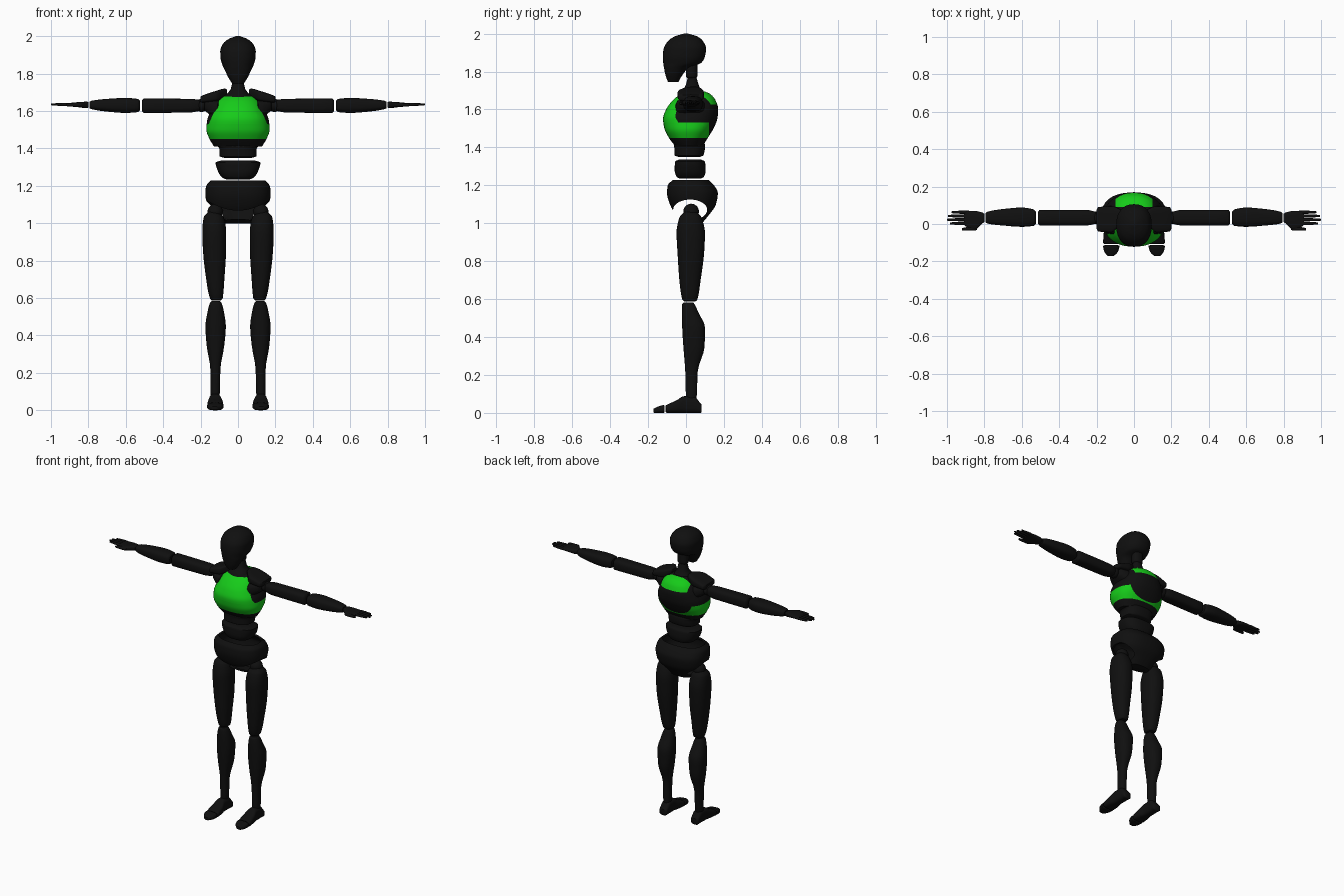
import bpy, bmesh, math
from mathutils import Vector, Matrix

if "Cube" in bpy.data.objects:
    bpy.data.objects.remove(bpy.data.objects["Cube"])


def material(name, colour):
    mat = bpy.data.materials.new(name)
    mat.use_nodes = True
    mat.diffuse_color = colour
    mat.node_tree.nodes["Principled BSDF"].inputs["Base Color"].default_value = colour
    return mat


BLACK = material("matte black", (0.005, 0.005, 0.005, 1))
GREEN = material("bright green", (0.008, 0.6, 0.01, 1))
DARK_GREEN = material("dark green", (0.005, 0.2, 0.006, 1))
parts = []


def add_object(name, bm, *materials):
    mesh = bpy.data.meshes.new(name)
    for face in bm.faces:
        face.smooth = True
    bm.to_mesh(mesh)
    bm.free()
    obj = bpy.data.objects.new(name, mesh)
    for mat in materials or (BLACK,):
        mesh.materials.append(mat)
    bpy.context.collection.objects.link(obj)
    parts.append(obj)
    return obj


def soften(rings, radius):
    """Pull in both ends of a loft so that its rims are rounded."""
    def shrink(ring):
        t, a, b, c, d = ring
        u, v = (b - a) * 0.12, (d - c) * 0.12
        return (t, a + u, b - u, c + v, d - v)
    first, last = rings[0], rings[-1]
    return ([shrink(first), (first[0] + radius, *first[1:])] + rings[1:-1]
            + [(last[0] - radius, *last[1:]), shrink(last)])


def smooth_rings(rings, steps):
    """Interpolate the rings with monotone cubic curves."""
    def slope(i, k):
        diffs = [(rings[j + 1][k] - rings[j][k]) / (rings[j + 1][0] - rings[j][0])
                 for j in (i - 1, i) if 0 <= j < len(rings) - 1]
        if len(diffs) == 1:
            return diffs[0]
        p, q = diffs
        return 2 * p * q / (p + q) if p * q > 0 else 0

    result = []
    for i in range(len(rings) - 1):
        low, high = rings[i], rings[i + 1]
        gap = high[0] - low[0]
        for step in range(steps):
            f = step / steps
            ring = [low[0] + gap * f]
            for k in range(1, len(low)):
                h = f * f * (3 - 2 * f)
                ring.append(low[k] * (1 - h) + high[k] * h
                            + gap * f * (1 - f) * ((1 - f) * slope(i, k) - f * slope(i + 1, k)))
            result.append(ring)
    return result + [list(rings[-1])]


def loft_mesh(rings, axis="z", side=1, power=2.3, radius=0.0, sides=32, steps=4, open_top=False):
    """Skin rounded sections; a ring is (position, low, high, low, high) or (position, half width, low, high)."""
    rings = [r if len(r) == 5 else (r[0], -r[1], r[1], r[2], r[3]) for r in rings]
    if radius:
        rings = soften(rings, radius)
    bm = bmesh.new()
    loops = []
    for t, a, b, c, d in smooth_rings(rings, steps):
        loop = []
        for i in range(sides):
            angle = math.tau * i / sides
            u, v = (math.copysign(abs(w) ** (2 / power), w) for w in (math.cos(angle), math.sin(angle)))
            p, q = (a + b + (b - a) * u) / 2, (c + d + (d - c) * v) / 2
            x, y, z = {"x": (t, p, q), "y": (p, t, q), "z": (p, q, t)}[axis]
            loop.append(bm.verts.new((x * side, y, z)))
        loops.append(loop)
    for low, high in zip(loops, loops[1:]):
        for i in range(sides):
            j = (i + 1) % sides
            bm.faces.new((low[i], low[j], high[j], high[i]))
    bm.faces.new(loops[0][::-1])
    if not open_top:
        bm.faces.new(loops[-1])
        bmesh.ops.recalc_face_normals(bm, faces=bm.faces)
    return bm


def loft(name, rings, **options):
    return add_object(name, loft_mesh(rings, **options))


def ball(name, centre, radius):
    bm = bmesh.new()
    bmesh.ops.create_uvsphere(bm, u_segments=24, v_segments=14, radius=radius,
                              matrix=Matrix.Translation(centre))
    return add_object(name, bm)


# Head and neck
loft("head", [(1.745, .03, -.095, -.04), (1.78, .052, -.108, -.02), (1.82, .071, -.116, .015),
              (1.845, .083, -.12, .08), (1.88, .093, -.122, .1), (1.92, .095, -.118, .106),
              (1.96, .08, -.095, .09), (1.985, .05, -.06, .06), (2, .012, -.01, .01)])
loft("upper_neck", [(1.765, .035, 0, .06), (1.85, .035, 0, .06)], radius=.01)
loft("lower_neck", [(1.66, .08, -.045, .1), (1.69, .06, -.03, .085), (1.72, .038, -.005, .07),
                    (1.77, .028, .01, .055)])

# Chest, cut along the panel borders and painted
chest = loft_mesh([(1.41, .128, -.06, .09), (1.45, .152, -.09, .115), (1.5, .169, -.114, .145),
                   (1.55, .165, -.121, .165), (1.6, .146, -.105, .17), (1.65, .12, -.068, .155),
                   (1.68, .09, -.03, .13), (1.695, .06, 0, .1)], sides=48, steps=5)
PANEL_EDGE = Vector((.095, 0, 1.67))
PANEL_NORMAL = Vector((.17, 0, .075))
BAND_LOW, BAND_HIGH, BAND_END = 1.45, 1.53, .12
PATCH_LOW, PATCH_FRONT, PATCH_SIDE, PANEL_TOP = 1.625, .09, .1, 1.677
cuts = [((0, 0, z), (0, 0, 1)) for z in (BAND_LOW, BAND_HIGH, PATCH_LOW, PANEL_TOP)]
cuts += [((0, y, 0), (0, 1, 0)) for y in (BAND_END, PATCH_FRONT)]
for s in (1, -1):
    flip = Vector((s, 1, 1))
    cuts += [((s * PATCH_SIDE, 0, 0), (1, 0, 0)), (PANEL_EDGE * flip, PANEL_NORMAL * flip)]
for point, normal in cuts:
    bmesh.ops.bisect_plane(chest, geom=chest.verts[:] + chest.edges[:] + chest.faces[:],
                           plane_co=point, plane_no=normal)
for face in chest.faces:
    c = face.calc_center_median()
    across = Vector((abs(c.x), 0, c.z))
    front = c.y < .02 and BAND_LOW < c.z < PANEL_TOP and (across - PANEL_EDGE).dot(PANEL_NORMAL) < 0
    band = BAND_LOW < c.z < BAND_HIGH and c.y < BAND_END
    patch = c.z > PATCH_LOW and c.y > PATCH_FRONT and abs(c.x) < PATCH_SIDE
    face.material_index = int(front or band or patch)
add_object("chest", chest, BLACK, GREEN)

# Thin square outline on the chest
frame = bmesh.new()
bmesh.ops.create_grid(frame, x_segments=1, y_segments=1, size=.027)
centre_face = frame.faces[:]
bmesh.ops.inset_region(frame, faces=centre_face, thickness=.006)
bmesh.ops.delete(frame, geom=centre_face, context="FACES")
outline = add_object("chest_square", frame, DARK_GREEN)
outline.location = (0, -.117, 1.57)
outline.rotation_euler.x = math.radians(76)
plate = outline.modifiers.new("thickness", "SOLIDIFY")
plate.thickness, plate.offset = .009, 0

# Waist segments
loft("upper_waist", [(1.35, .098, -.06, .092), (1.4, .1, -.062, .1), (1.41, .106, -.064, .1),
                     (1.46, .08, -.05, .08)], radius=.008, power=2.6)
loft("lower_waist", [(1.235, .085, -.05, .095), (1.28, .108, -.06, .104), (1.335, .12, -.058, .1)],
     radius=.01, power=2.6)

# Hollow pelvis with leg openings
pelvis = add_object("pelvis", loft_mesh(
    [(1, .07, .015, .085), (1.04, .105, -.045, .118), (1.1, .165, -.085, .158), (1.16, .175, -.1, .168),
     (1.2, .17, -.096, .148), (1.228, .145, -.07, .12)], open_top=True, power=2.5, sides=48))
shell = pelvis.modifiers.new("shell", "SOLIDIFY")
shell.thickness, shell.offset = .012, -1
cutter = loft("leg_opening_cutter", [(-.3, -.068, .112, 1.016, 1.125), (.3, -.068, .112, 1.016, 1.125)],
              axis="x", power=2, steps=1)
cutter.hide_render = True
opening = pelvis.modifiers.new("leg openings", "BOOLEAN")
opening.operation, opening.solver, opening.object = "DIFFERENCE", "EXACT", cutter
bpy.context.view_layer.objects.active = pelvis
for name in [m.name for m in pelvis.modifiers]:
    bpy.ops.object.modifier_apply(modifier=name)
parts.remove(cutter)
bpy.data.objects.remove(cutter)

for label, s in (("left", 1), ("right", -1)):
    # Shoulder and arm
    loft(label + "_shoulder_pad", [(.06, .005, .075, 1.675, 1.72), (.12, -.045, .095, 1.65, 1.707),
                                   (.2, -.04, .09, 1.645, 1.682)], axis="x", side=s, power=4, radius=.008)
    loft(label + "_shoulder", [(.1, -.055, .1, 1.56, 1.66), (.18, -.03, .08, 1.595, 1.66)],
         axis="x", side=s, power=3, radius=.01)
    ball(label + "_shoulder_joint", (s * .195, .033, 1.63), .035)
    loft(label + "_upper_arm", [(.2, 0, .066, 1.6, 1.66), (.26, -.008, .076, 1.592, 1.665),
                                (.513, -.008, .076, 1.59, 1.667)], axis="x", side=s, power=3, radius=.01)
    loft(label + "_forearm", [(.525, -.01, .078, 1.594, 1.665), (.6, -.015, .088, 1.59, 1.67),
                              (.7, -.008, .08, 1.597, 1.665), (.795, .002, .066, 1.61, 1.655)],
         axis="x", side=s, power=2.8, radius=.012)

    # Hand
    loft(label + "_palm", [(.798, .005, .06, 1.615, 1.65), (.85, -.03, .07, 1.62, 1.648),
                           (.91, -.012, .071, 1.625, 1.643)], axis="x", side=s, power=3, radius=.01)
    for i, tip in enumerate((.985, 1, .995, .975)):
        y = .003 + i * .02
        loft(f"{label}_finger_{i + 1}", [(.895, y - .009, y + .009, 1.626, 1.643),
                                         (tip, y - .006, y + .006, 1.63, 1.641)],
             axis="x", side=s, radius=.006, sides=12, steps=2)
    loft(label + "_thumb", [(.84, -.035, -.01, 1.622, 1.643), (.92, -.036, -.02, 1.625, 1.64)],
         axis="x", side=s, radius=.01, sides=12, steps=2)

    # Leg
    ball(label + "_hip_joint", (s * .122, .027, 1.062), .041)
    loft(label + "_thigh", [(.588, .082, .15, -.02, .06), (.7, .073, .17, -.035, .077),
                            (.85, .064, .187, -.045, .096), (.95, .063, .191, -.05, .1),
                            (1.03, .075, .184, -.035, .082), (1.068, .1, .162, -.01, .06)],
         side=s, radius=.01)
    loft(label + "_shin", [(.07, .098, .146, 0, .056), (.22, .094, .148, -.004, .062),
                           (.35, .073, .168, -.014, .098), (.45, .065, .174, -.02, .1),
                           (.53, .076, .162, -.022, .065), (.583, .088, .15, -.02, .045)],
         side=s, radius=.01)

    # Foot
    loft(label + "_foot", [(-.108, .078, .165, 0, .042), (-.05, .08, .162, 0, .066),
                           (-.01, .09, .154, 0, .088), (.04, .09, .152, 0, .088),
                           (.083, .092, .15, 0, .05)], axis="y", side=s, power=3, radius=.006)
    loft(label + "_toe", [(-.172, .104, .143, 0, .024), (-.145, .084, .16, 0, .034),
                          (-.113, .078, .165, 0, .041)], axis="y", side=s, power=3, radius=.004)

# Smooth shading with sharp creases kept
bpy.ops.object.select_all(action="DESELECT")
for obj in parts:
    obj.select_set(True)
bpy.context.view_layer.objects.active = parts[0]
bpy.ops.object.shade_smooth_by_angle(angle=math.radians(40))
